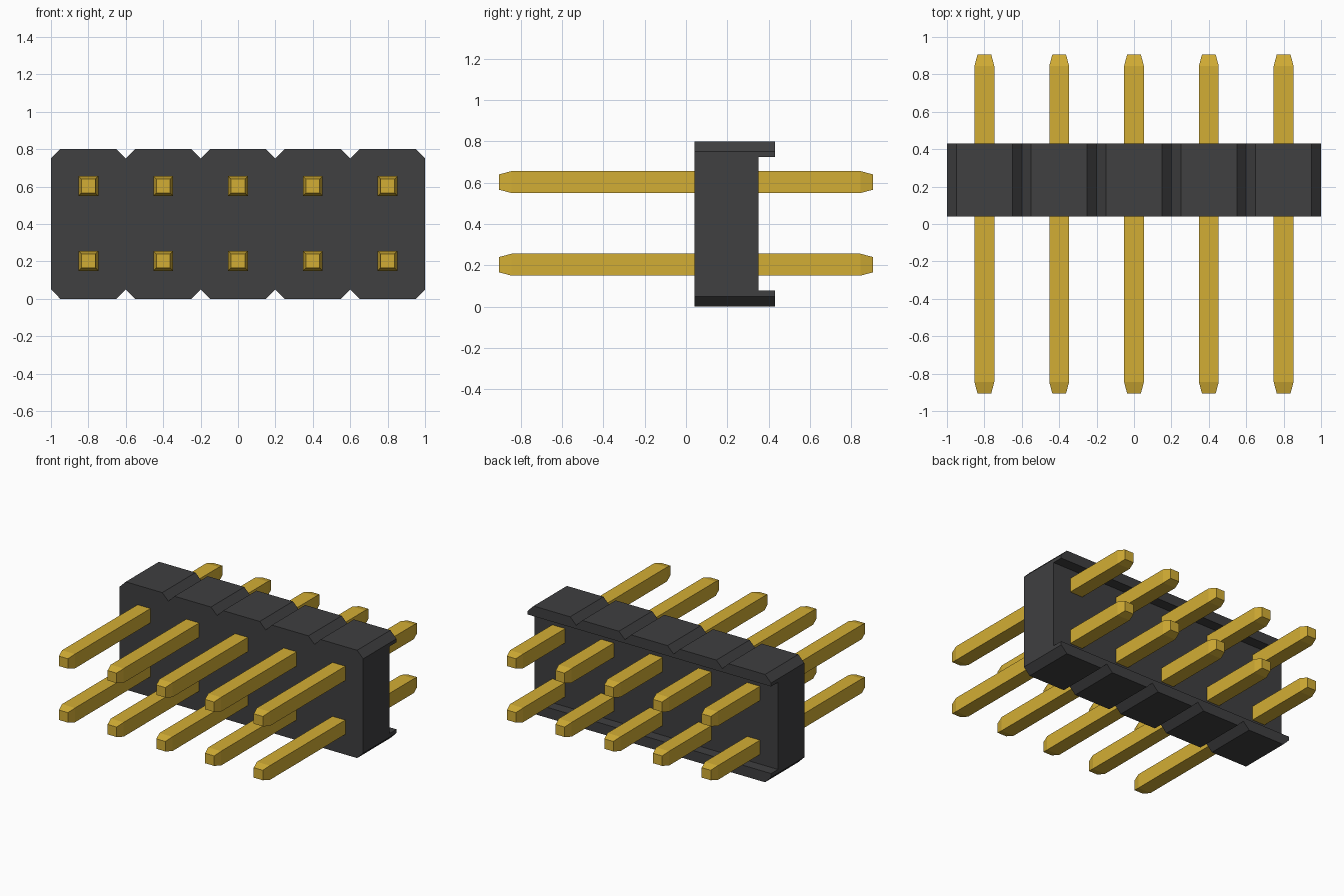
import bpy, bmesh

if "Cube" in bpy.data.objects:
    bpy.data.objects.remove(bpy.data.objects["Cube"])

PITCH, COUNT, HEIGHT, CHAMFER = 0.4, 5, 0.8, 0.05
Y_FRONT, Y_BACK, Y_RECESS = 0.04, 0.43, 0.35


def material(name, rgb):
    m = bpy.data.materials.new(name)
    m.diffuse_color = (*rgb, 1)
    m.use_nodes = True
    m.node_tree.nodes["Principled BSDF"].inputs["Base Color"].default_value = m.diffuse_color
    return m


def loft(name, rings, mat=None):
    """Closed solid through a series of matching rings."""
    bm = bmesh.new()
    loops = [[bm.verts.new(p) for p in ring] for ring in rings]
    for a, b in zip(loops, loops[1:]):
        for i in range(len(a)):
            j = (i + 1) % len(a)
            bm.faces.new((a[i], a[j], b[j], b[i]))
    bm.faces.new(loops[0])
    bm.faces.new(loops[-1])
    bmesh.ops.recalc_face_normals(bm, faces=bm.faces)
    mesh = bpy.data.meshes.new(name)
    bm.to_mesh(mesh)
    bm.free()
    if mat:
        mesh.materials.append(mat)
    ob = bpy.data.objects.new(name, mesh)
    bpy.context.collection.objects.link(ob)
    return ob


def rect(x0, x1, z0, z1, y):
    return [(x0, y, z0), (x1, y, z0), (x1, y, z1), (x0, y, z1)]


black = material("black_plastic", (0.05, 0.05, 0.052))
gold = material("gold_metal", (0.65, 0.42, 0.035))
half = PITCH * COUNT / 2

# Housing outline: chamfered cells side by side, V notches between them
bottom = [(-half, CHAMFER)]
for i in range(COUNT):
    x = -half + i * PITCH
    bottom += [(x + CHAMFER, 0), (x + PITCH - CHAMFER, 0), (x + PITCH, CHAMFER)]
outline = bottom + [(x, HEIGHT - z) for x, z in reversed(bottom)]
housing = loft("housing", [[(x, y, z) for x, z in outline]
                           for y in (Y_FRONT, Y_BACK)], black)

# Channel along the back, leaving a lip at top and bottom
cutter = loft("channel_cutter", [rect(-1.2, 1.2, 0.078, 0.724, y)
                                 for y in (Y_RECESS, 0.6)])
cutter.hide_render = True
cut = housing.modifiers.new("channel", 'BOOLEAN')
cut.operation = 'DIFFERENCE'
cut.solver = 'EXACT'
cut.object = cutter
bpy.context.view_layer.objects.active = housing
bpy.ops.object.modifier_apply(modifier=cut.name)
bpy.data.objects.remove(cutter)

# Square pins with tapered tips, sharing one mesh
sections = [(-0.905, 0.037), (-0.845, 0.053), (0.845, 0.053), (0.905, 0.037)]
first = loft("pin", [rect(-r, r, -r, r, y) for y, r in sections], gold)
for row, z in (("lower", 0.203), ("upper", 0.603)):
    for i in range(COUNT):
        pin = bpy.data.objects.new(f"{row}_pin_{i + 1}", first.data)
        pin.location = (-half + (i + 0.5) * PITCH, 0, z)
        bpy.context.collection.objects.link(pin)
bpy.data.objects.remove(first)
